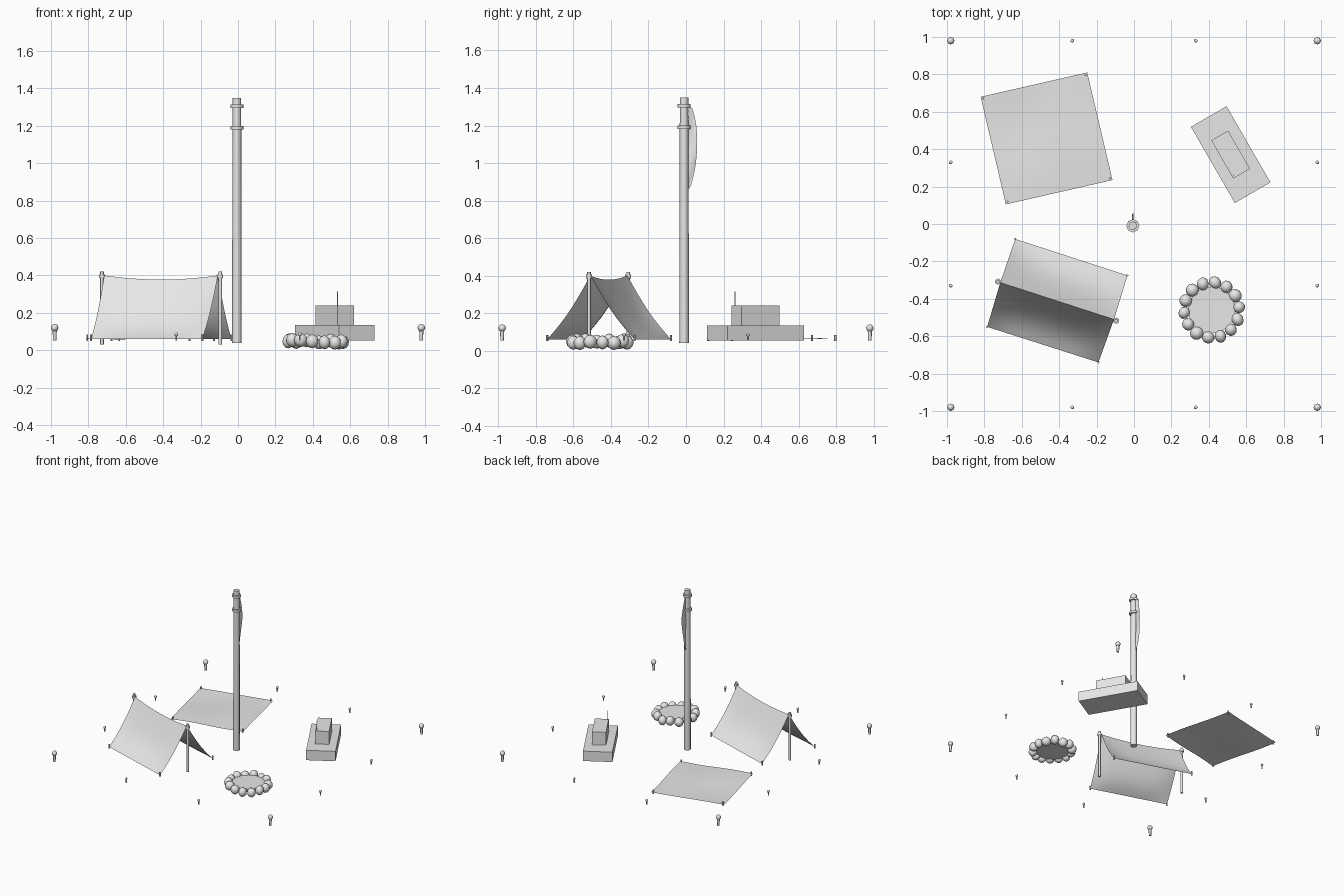
import bpy, bmesh, math, random
from mathutils import Vector, Matrix

if "Cube" in bpy.data.objects:
    bpy.data.objects.remove(bpy.data.objects["Cube"])

random.seed(4)
grey = bpy.data.materials.new("light grey")
grey.diffuse_color = (0.8, 0.8, 0.8, 1)
grey.use_nodes = True
grey.node_tree.nodes["Principled BSDF"].inputs["Base Color"].default_value = grey.diffuse_color


def finish(bm, name, angle=None, mat=grey):
    me = bpy.data.meshes.new(name)
    bm.to_mesh(me)
    bm.free()
    me.materials.append(mat)
    ob = bpy.data.objects.new(name, me)
    bpy.context.collection.objects.link(ob)
    if angle:
        bpy.ops.object.select_all(action='DESELECT')
        ob.select_set(True)
        bpy.context.view_layer.objects.active = ob
        bpy.ops.object.shade_smooth_by_angle(angle=math.radians(angle))
    return ob


def cyl(bm, x, y, z0, z1, r0, r1=None, n=8):
    bmesh.ops.create_cone(bm, cap_ends=True, segments=n, radius1=r0,
                          radius2=r0 if r1 is None else r1, depth=z1 - z0,
                          matrix=Matrix.Translation((x, y, (z0 + z1) / 2)))


def ball(bm, x, y, z, r, n=8):
    bmesh.ops.create_uvsphere(bm, u_segments=n, v_segments=6, radius=r,
                              matrix=Matrix.Translation((x, y, z)))


def sheet(name, f, nu, nv):
    """Smooth cloth from a function of u, v in 0..1."""
    bm = bmesh.new()
    g = [[bm.verts.new(f(i / nu, j / nv)) for j in range(nv + 1)] for i in range(nu + 1)]
    for i in range(nu):
        for j in range(nv):
            bm.faces.new((g[i][j], g[i + 1][j], g[i + 1][j + 1], g[i][j + 1]))
    return finish(bm, name, 60)


# flag pole with two rings
PX, PY = -0.006, -0.01
bm = bmesh.new()
cyl(bm, PX, PY, 0.04, 1.35, 0.026, 0.023)
for z in (1.305, 1.19):
    cyl(bm, PX, PY, z - 0.009, z + 0.009, 0.035)
finish(bm, "flag_pole", 50)


# limp flag hanging behind the pole
def flag(u, v):
    z = 1.32 - 0.47 * u
    y = 0.008 + 0.052 * v * math.sin(math.pi * u ** 0.85) ** 0.6 if 0 < u < 1 else 0.008
    return (PX + 0.004 * math.sin(9 * u + 4 * v), y, z)


sheet("flag", flag, 16, 4)

# tent cloth, sagging between its ridge and ground edges
A = [Vector(p) for p in ((-0.785, -0.55), (-0.715, -0.313), (-0.635, -0.08))]
B = [Vector(p) for p in ((-0.19, -0.74), (-0.107, -0.51), (-0.035, -0.275))]


def tent(u, v):
    w, s = abs(2 * v - 1), 2 * u - 1
    side = 0 if v < 0.5 else 2
    p = A[1].lerp(A[side], w).lerp(B[1].lerp(B[side], w), u)
    z = 0.06 + 0.34 * (1 - w)
    z -= 0.05 * math.sin(math.pi * w) * (0.5 + 0.6 * (1 - s ** 4))
    z -= 0.022 * (1 - s * s) * (1 - w)
    return (p.x, p.y, z)


sheet("tent_cloth", tent, 16, 24)

# tent poles with caps
bm = bmesh.new()
for x, y in ((-0.727, -0.308), (-0.095, -0.517)):
    cyl(bm, x, y, 0.03, 0.42, 0.01)
    cyl(bm, x, y, 0.385, 0.405, 0.016)
finish(bm, "tent_poles", 50)

# ground sheet
C = [Vector(p) for p in ((-0.685, 0.105), (-0.115, 0.235), (-0.82, 0.68), (-0.25, 0.81))]


def tarp(u, v):
    p = C[0].lerp(C[1], u).lerp(C[2].lerp(C[3], u), v)
    return (p.x, p.y, 0.065 + 0.004 * math.sin(6.3 * u) * math.cos(5 * v)
            + 0.003 * math.sin(6.3 * v))


sheet("ground_sheet", tarp, 12, 12)

# small pegs at the cloth corners
bm = bmesh.new()
for p in C + [A[0], A[2], B[0], B[2]]:
    q = p.lerp(sum(C, Vector((0, 0))) / 4, 0.04) if p in C else p
    cyl(bm, q.x, q.y, 0.05, 0.083, 0.006, n=6)
finish(bm, "cloth_pegs", 50)

# two stacked boxes with a thin rod
for name, l, w, z0, z1 in (("lower_box", 0.47, 0.22, 0.053, 0.134),
                           ("upper_box", 0.235, 0.104, 0.134, 0.24)):
    bm = bmesh.new()
    bmesh.ops.create_cube(bm, size=1, matrix=Matrix.Translation((0.517, 0.371, (z0 + z1) / 2))
                          @ Matrix.Rotation(math.radians(-60), 4, 'Z')
                          @ Matrix.Diagonal((l, w, z1 - z0, 1)))
    finish(bm, name)
bm = bmesh.new()
cyl(bm, 0.532, 0.262, 0.23, 0.315, 0.003, n=6)
finish(bm, "thin_rod", 50)

# fire pit: ash disc and ring of stones
FX, FY = 0.415, -0.46
bm = bmesh.new()
cyl(bm, FX, FY, 0.035, 0.06, 0.125, n=24)
finish(bm, "ash_bed", 40)
bm = bmesh.new()
for i in range(14):
    a = 2 * math.pi * i / 14 + 0.1
    m = (Matrix.Translation((FX + 0.147 * math.cos(a), FY + 0.147 * math.sin(a),
                             0.052 + random.uniform(-0.008, 0.008)))
         @ Matrix.Rotation(random.uniform(0, 6), 4, 'Z')
         @ Matrix.Diagonal((random.uniform(0.9, 1.1), random.uniform(0.9, 1.1), 1.1, 1)))
    bmesh.ops.create_icosphere(bm, subdivisions=2, radius=0.034, matrix=m)
low = min(v.co.z for v in bm.verts)
for v in bm.verts:
    v.co.z -= low - 0.003
finish(bm, "fire_stones", 50)

# boundary posts: large at corners, small between
bm = bmesh.new()
E = 0.98
for x in (-E, -0.33, 0.33, E):
    for y in (-E, -0.33, 0.33, E):
        if abs(x) == E and abs(y) == E:
            cyl(bm, x, y, 0.053, 0.12, 0.009, 0.012)
            ball(bm, x, y, 0.12, 0.02)
        elif abs(x) == E or abs(y) == E:
            cyl(bm, x, y, 0.053, 0.085, 0.005, 0.006, 6)
            ball(bm, x, y, 0.085, 0.01)
finish(bm, "boundary_posts", 50)
